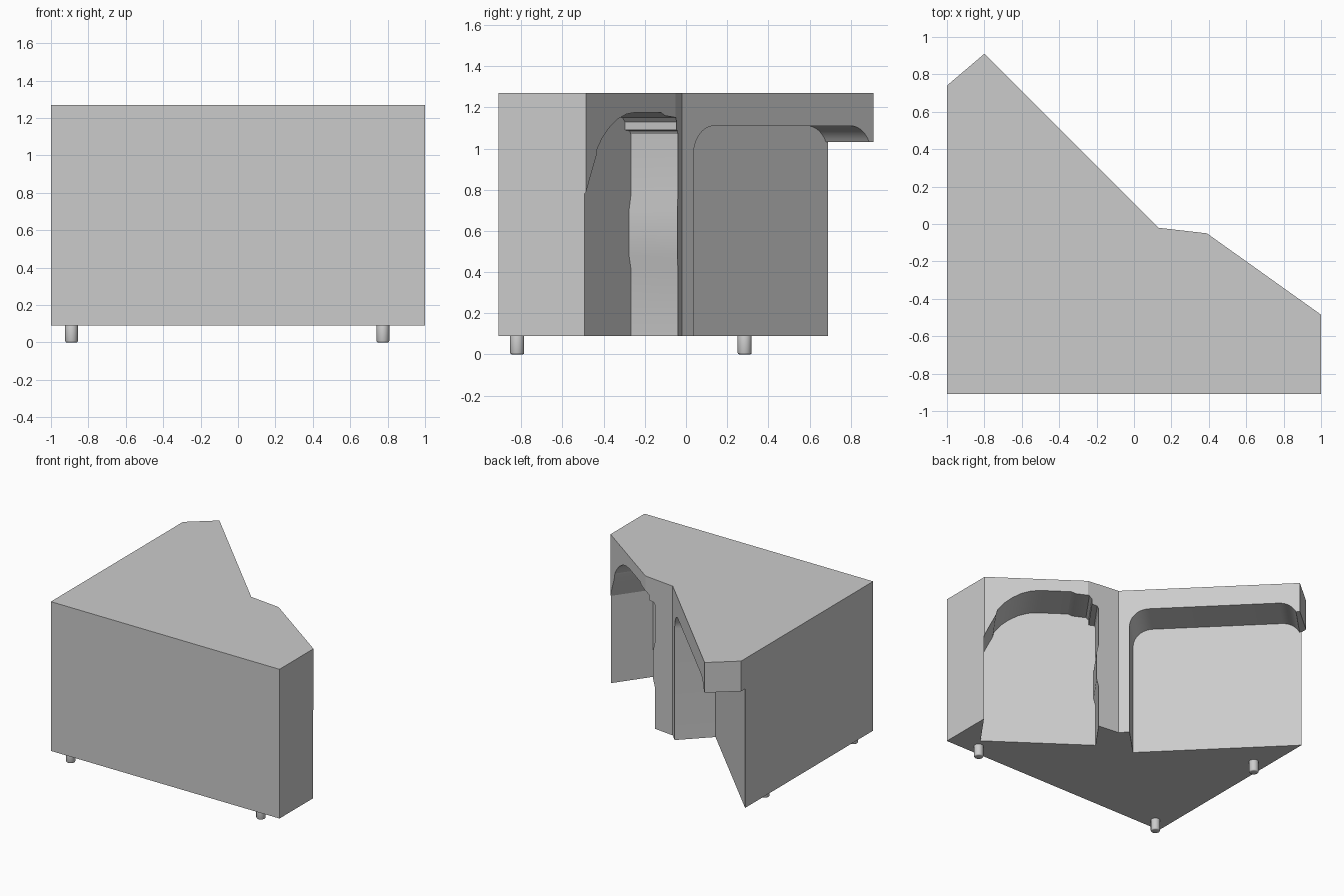
import bpy, bmesh
from math import sin, cos, pi, radians
from mathutils import Vector

if "Cube" in bpy.data.objects:
    bpy.data.objects.remove(bpy.data.objects["Cube"], do_unlink=True)

BASE, TOP = 0.09, 1.27

grey = bpy.data.materials.new("plain grey")
grey.use_nodes = True
grey.diffuse_color = (0.6, 0.6, 0.6, 1)
grey.node_tree.nodes["Principled BSDF"].inputs["Base Color"].default_value = (0.6, 0.6, 0.6, 1)


def prism(name, points, push):
    """Solid made by pushing a flat outline along a vector."""
    bm = bmesh.new()
    face = bm.faces.new([bm.verts.new(p) for p in points])
    new = bmesh.ops.extrude_face_region(bm, geom=[face])["geom"]
    bmesh.ops.translate(bm, vec=push, verts=[v for v in new if isinstance(v, bmesh.types.BMVert)])
    bmesh.ops.recalc_face_normals(bm, faces=bm.faces)
    mesh = bpy.data.meshes.new(name)
    bm.to_mesh(mesh)
    bm.free()
    mesh.materials.append(grey)
    obj = bpy.data.objects.new(name, mesh)
    bpy.context.collection.objects.link(obj)
    return obj


def select(obj):
    bpy.ops.object.select_all(action='DESELECT')
    obj.select_set(True)
    bpy.context.view_layer.objects.active = obj


def carve(body, name, start, along, depth, profile):
    """Cut a recess whose (distance, height) profile stands on a wall line."""
    along = Vector(along).normalized()
    outward = along.cross(Vector((0, 0, 1)))
    if outward.y < 0:
        outward.negate()
    origin = Vector(start) - outward * depth
    cutter = prism(name, [origin + along * s + Vector((0, 0, z)) for s, z in profile], outward * (depth + 0.4))
    cutter.hide_render = True
    mod = body.modifiers.new(name, 'BOOLEAN')
    mod.object = cutter
    mod.solver = 'EXACT'
    select(body)
    bpy.ops.object.modifier_apply(modifier=name)
    bpy.data.objects.remove(cutter, do_unlink=True)


# Cabinet body
outline = [(-1, -0.91), (1, -0.91), (1, -0.485), (0.39, -0.05), (0.13, -0.02), (-0.8, 0.91), (-1, 0.74)]
body = prism("cabinet_body", [(x, y, BASE) for x, y in outline], (0, 0, TOP - BASE))

# Long arched recess, open at its far end
R, ARCH, FLAT_END = 0.14, 1.11, 1.08
near = [(R - R * cos(a), ARCH - R + R * sin(a)) for a in (i * pi / 24 for i in range(13))]
far = [(FLAT_END + R * sin(a), ARCH - R + R * cos(a)) for a in (i * radians(64) / 9 for i in range(10))]
long_profile = [(0, 0)] + near + far + [(1.6, far[-1][1]), (1.6, 0)]
carve(body, "long_recess", (0.073, 0.037, 0), (-1, 1, 0), 0.297, long_profile)

# Short recess with a stepped near side and a sloping far shoulder
short_profile = [(0, 0), (0, 0.42), (0.015, 0.48), (0.015, 0.70), (0, 0.77),
                 (0, 1.07), (0.01, 1.085), (0.05, 1.09), (0.05, 1.13), (0.07, 1.15),
                 (0.17, 1.16), (0.2, 1.175), (0.42, 1.175), (0.49, 1.168), (0.56, 1.145),
                 (0.63, 1.105), (0.69, 1.055), (0.735, 1.0), (0.745, 0.96), (0.785, 0.88),
                 (0.833, 0.78), (0.833, 0)]
carve(body, "short_recess", (0.30, -0.04, 0), (0.61, -0.435, 0), 0.28, short_profile)
select(body)
bpy.ops.object.shade_smooth_by_angle(angle=radians(25))

# Three peg feet
for name, x, y in (("front_right_foot", -0.89, -0.82), ("front_left_foot", 0.775, -0.82),
                   ("back_right_foot", -0.89, 0.285)):
    ring = [(x + 0.034 * cos(i * pi / 12), y + 0.034 * sin(i * pi / 12), 0) for i in range(24)]
    foot = prism(name, ring, (0, 0, BASE + 0.01))
    bevel = foot.modifiers.new("rounded_rim", 'BEVEL')
    bevel.width = 0.008
    bevel.segments = 2
    bevel.limit_method = 'ANGLE'
    bevel.angle_limit = radians(60)
    select(foot)
    bpy.ops.object.modifier_apply(modifier=bevel.name)
    bpy.ops.object.shade_smooth_by_angle(angle=radians(50))
